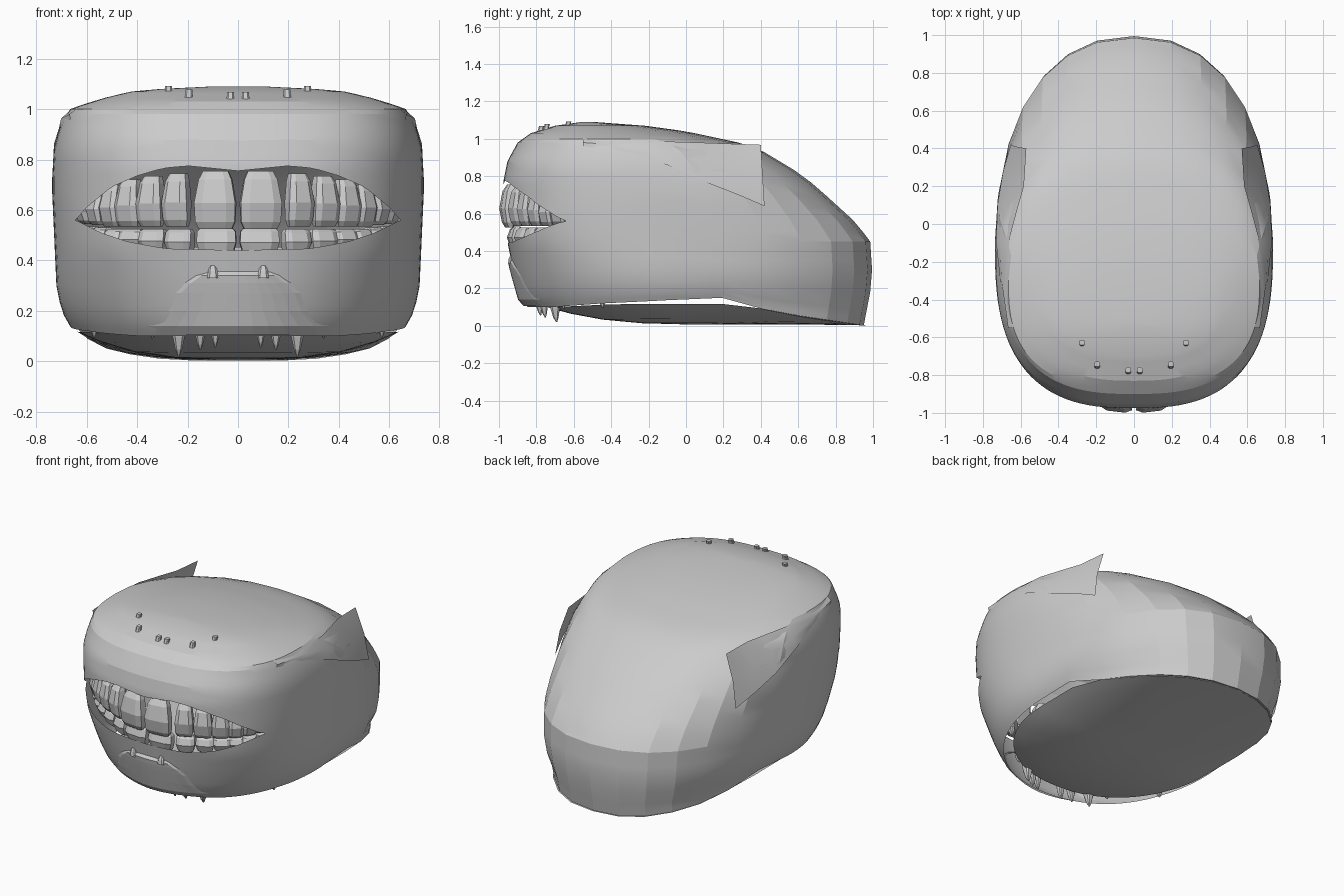
import bpy, bmesh, math
from mathutils import Matrix, Vector

if "Cube" in bpy.data.objects:
    bpy.data.objects.remove(bpy.data.objects["Cube"])


def interp(table, v):
    if v <= table[0][0]:
        return table[0][1]
    for (a, p), (b, q) in zip(table, table[1:]):
        if v <= b:
            return p + (q - p) * (v - a) / (b - a)
    return table[-1][1]


def make(name, verts, faces, smooth=0):
    bm = bmesh.new()
    vs = [bm.verts.new(v) for v in verts]
    for f in faces:
        bm.faces.new([vs[i] for i in f])
    bmesh.ops.remove_doubles(bm, verts=bm.verts[:], dist=0.0005)
    bmesh.ops.recalc_face_normals(bm, faces=bm.faces[:])
    me = bpy.data.meshes.new(name)
    bm.to_mesh(me)
    bm.free()
    ob = bpy.data.objects.new(name, me)
    bpy.context.collection.objects.link(ob)
    if smooth:
        bpy.ops.object.select_all(action='DESELECT')
        ob.select_set(True)
        bpy.context.view_layer.objects.active = ob
        bpy.ops.object.shade_smooth_by_angle(angle=math.radians(smooth))
    return ob


def grid_faces(rows, cols, wrap=False, skip=lambda r, c: False):
    return [(r * cols + c, r * cols + (c + 1) % cols,
             (r + 1) * cols + (c + 1) % cols, (r + 1) * cols + c)
            for r in range(rows - 1) for c in range(cols if wrap else cols - 1)
            if not skip(r, c)]


# Horizontal slice measures by height
FRONT = [(0, -.80), (.1, -.845), (.14, -.88), (.3, -.925), (.45, -.955), (.6, -.97), (.78, -.975),
         (.88, -.955), (.98, -.90), (1.03, -.83), (1.07, -.70), (1.09, -.56)]
BACK = [(0, .95), (.25, .998), (.45, .985), (.55, .91), (.65, .80), (.75, .69), (.82, .60),
        (.94, .40), (.98, .28), (1.04, 0), (1.07, -.22), (1.09, -.49)]
WIDTH = [(0, .64), (.12, .655), (.2, .70), (.3, .72), (.7, .738), (.85, .73), (.95, .70),
         (1.0, .665), (1.02, .61), (1.05, .51), (1.07, .42), (1.085, .25), (1.09, .1)]
MID = [(0, -.1), (.7, -.1), (.95, -.2), (1.04, -.38), (1.09, -.53)]
SQUARE = [(.1, 2.1), (.3, 2.3), (.45, 2.6), (.6, 2.7), (1.0, 2.7), (1.09, 2.3)]
NF, NB = 56, 14
EB = 2.3


def outline(z, k):
    w, yc = interp(WIDTH, z), interp(MID, z)
    front = k <= NF
    a = math.pi * k / NF if front else math.pi * (1 + (k - NF) / NB)
    n = interp(SQUARE, z) if front else EB
    reach = interp(FRONT if front else BACK, z) - yc
    c, s = math.cos(a), abs(math.sin(a))
    return Vector((math.copysign(w * abs(c) ** (2 / n), c), yc + reach * s ** (2 / n), z))


def front_y(x, z):
    w, yc, n = interp(WIDTH, z), interp(MID, z), interp(SQUARE, z)
    return yc + (interp(FRONT, z) - yc) * (1 - min(1, abs(x) / w) ** n) ** (1 / n)


# Head shell with open smiling mouth
UPPER = [(0, .755), (.2, .775), (.3, .765), (.4, .735), (.5, .69), (.6, .61), (.645, .56)]
LOWER = [(0, .44), (.3, .447), (.45, .475), (.55, .51), (.645, .56)]
HEM = [(-.8, .10), (-.5, .12), (.2, .15), (.32, .11), (.6, .055), (.95, .003)]
COLS = NF + NB
levels = []
for k in range(COLS):
    p = outline(.6, k)
    zb = interp(HEM, outline(.3, k).y)
    front = k <= NF
    lo = interp(LOWER, abs(p.x)) if front else .5
    hi = interp(UPPER, abs(p.x)) if front else .5
    zs = [zb + (.3 - zb) * t for t in (0, .12, .28, .6, 1)]
    zs += [.3 + (lo - .3) * i / 4 for i in range(1, 5)]
    zs += [hi + (.9 - hi) * i / 6 for i in range(7)]
    zs += [.93, .96, .98, 1.0, 1.015, 1.03, 1.045, 1.06, 1.07, 1.08, 1.09]
    levels.append(zs)
R = len(levels[0])
verts = [outline(levels[k][r], k) for r in range(R) for k in range(COLS)]
hole = lambda r, c: r == 8 and c < NF
faces = [f for f in grid_faces(R, COLS, True, hole)]
faces.append(tuple((R - 1) * COLS + k for k in range(COLS)))
make("head_shell", verts, faces, 14)

# Underside bowl, set back from the chin
RIM = [(-.72, .10), (-.4, .115), (.15, .12), (.32, .11), (.6, .055), (.95, .003)]
verts = []
for t in (1, .94, .85, .65, .4, .15):
    for k in range(COLS):
        p = outline(.12, k)
        back = p.y > .1
        x = p.x * (.995 if back else .97)
        y = -.1 + (p.y + .1) * (.63 / .75 if p.y < -.1 else .99)
        z0 = interp(RIM, y)
        verts.append((x * t, .1 + (y - .1) * t, .008 + (z0 - .008) * t ** 3))
faces = grid_faces(6, COLS, True) + [tuple(5 * COLS + k for k in range(COLS))]
make("underside", verts, faces, 30)

# Raised inverted nose on the chin
NOSE = [(.105, .38), (.14, .36), (.2, .30), (.27, .27), (.33, .20), (.36, .12)]
zs = [.105, .14, .2, .27, .31, .34, .36]
verts = []
for i, z in enumerate(zs):
    h = interp(NOSE, z)
    for j in range(13):
        x = h * (j / 6 - 1)
        edge = j in (0, 12) or i == len(zs) - 1
        verts.append((x, front_y(x, z) - (-.004 if edge else .01 + .008 * math.cos(x * 10)), z))
make("chin_nose", verts, grid_faces(len(zs), 13))


def loft(name, rings, place):
    # stacked rings (z, half width, half depth, y shift) with eight sides
    vs = []
    for z, w, d, o in rings:
        for i in range(8):
            a = math.pi * (i + .5) / 4
            c, s = math.cos(a), math.sin(a)
            vs.append(place @ Vector((w * math.copysign(abs(c) ** .6, c),
                                      o + d * math.copysign(abs(s) ** .6, s), z)))
    n = len(rings)
    return make(name, vs, grid_faces(n, 8, True) + [tuple(range(8)), tuple((n - 1) * 8 + i for i in range(8))])


# Teeth along a curved arch
ARCH = [(0, -.955), (.1, -.95), (.2, -.92), (.35, -.85), (.45, -.785), (.53, -.71), (.59, -.62), (.63, -.52)]


def tooth(name, x, w, root, tip, side, inset):
    y = interp(ARCH, x) + inset
    slope = (interp(ARCH, x + .02) - interp(ARCH, x - .02 if x > .02 else 0)) / .04
    place = Matrix.Translation((x * side, y, 0)) @ Matrix.Rotation(side * math.atan(slope), 4, 'Z')
    h = tip - root
    rings = [(root, w * .30, .025, .02), (root + h * .15, w * .40, .036, .008),
             (root + h * .55, w * .50, .042, -.003), (root + h * .88, w * .48, .032, .002),
             (tip, w * .40, .018, .006)]
    loft(name, rings, place)


UPPER_TEETH = [(.09, .172, .755, .525), (.243, .115, .745, .535), (.345, .115, .735, .535),
               (.432, .11, .72, .535), (.50, .10, .70, .535), (.553, .10, .68, .54), (.597, .10, .66, .545)]
LOWER_TEETH = [(.085, .165, .40, .53), (.23, .12, .41, .525), (.335, .115, .42, .525),
               (.42, .11, .43, .525), (.485, .10, .44, .525), (.54, .10, .46, .53), (.587, .10, .47, .535)]
for side in (-1, 1):
    for t in UPPER_TEETH:
        tooth("upper_tooth", *t, side, 0)
    for t in LOWER_TEETH:
        tooth("lower_tooth", *t, side, .04)


def spike(name, x, y, top, tip, r, blunt=.1):
    h = tip - top
    loft(name, [(top, r * .9, r, 0), (top + h * .4, r * .75, r * .8, 0),
                (top + h * .8, r * max(.4, blunt), r * max(.45, blunt), .004), (tip, r * blunt, r * blunt, .008)],
         Matrix.Translation((x, y, 0)))


for side in (-1, 1):
    # Fangs hanging under the chin
    for x, y, tip, r in ((.235, -.70, .02, .034), (.15, -.76, .045, .028), (.09, -.785, .055, .024),
                         (.34, -.66, .09, .02), (.57, -.45, .095, .02)):
        spike("under_fang", x * side, y, .15, tip, r)
    # Small nubs poking through the crown
    for x, y, tip in ((.03, -.78, 1.068), (.195, -.75, 1.078), (.275, -.635, 1.092)):
        spike("crown_nub", x * side, y, 1.0, tip, .024, .6)
    # Nubs above the chin nose
    spike("nose_nub", .1 * side, front_y(.1, .37) + .008, .33, .40, .026)
    # Raised side flap ending in an upright rear corner
    low = [(.655, -.55, .96), (.70, -.3, .93), (.722, -.1, .86), (.715, .1, .77), (.685, .28, .70), (.645, .42, .64)]
    top = [(.64, -.55, 1.0), (.665, -.3, .995), (.66, -.08, .985), (.62, .07, .98), (.583, .2, .975), (.57, .40, .968)]
    verts = []
    for f in (0, .5, 1):
        for a, b in zip(low, top):
            p = Vector(a).lerp(Vector(b), f)
            p.x += .06 * f * (1 - f) + .008 * (1 - f)
            verts.append((p.x * side, p.y, p.z))
    make("side_flap", verts, grid_faces(3, 6), 30)
